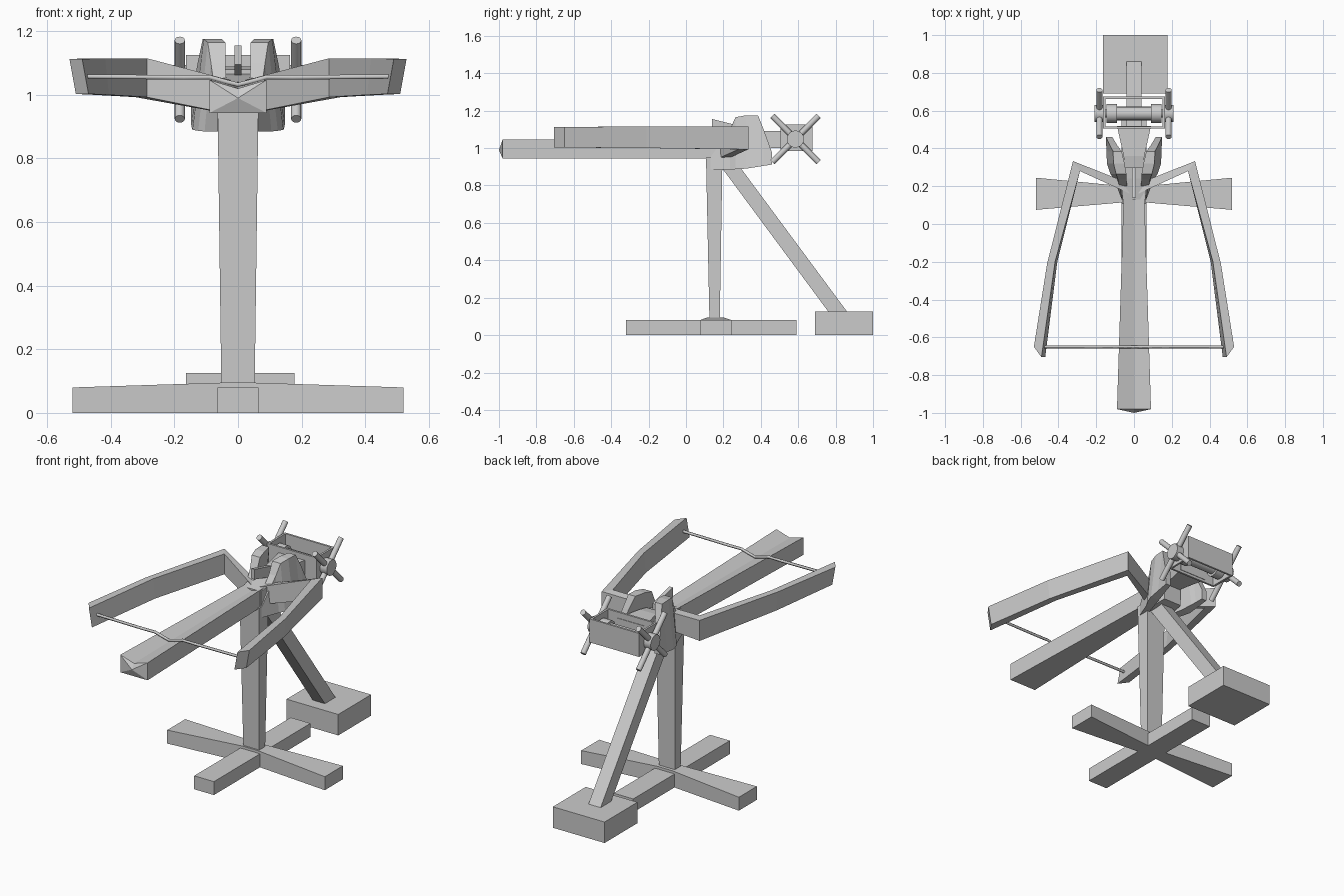
import bpy, bmesh, math
from mathutils import Vector

cube = bpy.data.objects.get("Cube")
if cube:
    bpy.data.objects.remove(cube, do_unlink=True)

grey = bpy.data.materials.new("plain_grey")
grey.use_nodes = True
COLOUR = (0.6, 0.6, 0.6, 1)
grey.diffuse_color = COLOUR
grey.node_tree.nodes["Principled BSDF"].inputs["Base Color"].default_value = COLOUR


def loft(name, rings, mirror=False):
    """Skin a closed solid through rings of equal point count."""
    bm = bmesh.new()
    loops = [[bm.verts.new(p) for p in r] for r in rings]
    n = len(loops[0])
    for a, b in zip(loops, loops[1:]):
        for i in range(n):
            j = (i + 1) % n
            bm.faces.new((a[i], a[j], b[j], b[i]))
    bm.faces.new(loops[0])
    bm.faces.new(loops[-1])
    bmesh.ops.recalc_face_normals(bm, faces=bm.faces)
    mesh = bpy.data.meshes.new(name)
    bm.to_mesh(mesh)
    bm.free()
    ob = bpy.data.objects.new(name, mesh)
    bpy.context.collection.objects.link(ob)
    mesh.materials.append(grey)
    if mirror:
        ob.modifiers.new("mirror", "MIRROR")
    return ob


def flat(x0, x1, y0, y1, z):
    return [(x0, y0, z), (x1, y0, z), (x1, y1, z), (x0, y1, z)]


def upright(y, x0, x1, z0, z1):
    return [(x0, y, z0), (x1, y, z0), (x1, y, z1), (x0, y, z1)]


def box(name, x0, x1, y0, y1, z0, z1):
    return loft(name, [flat(x0, x1, y0, y1, z0), flat(x0, x1, y0, y1, z1)])


def rod(name, a, b, r, sides=16):
    a, b = Vector(a), Vector(b)
    d = b - a
    bpy.ops.mesh.primitive_cylinder_add(vertices=sides, radius=r, depth=d.length,
                                        location=(a + b) / 2,
                                        rotation=d.to_track_quat('Z', 'Y').to_euler())
    ob = bpy.context.object
    ob.name = name
    ob.data.materials.append(grey)
    bpy.ops.object.shade_smooth_by_angle(angle=math.radians(35))
    return ob


# Ground frame: straight beam, flaring side feet, rear weight
box("base_beam", -0.065, 0.065, -0.32, 0.59, 0, 0.08)


def foot_ring(x, y0, y1, top):
    return [(x, y0, 0), (x, y1, 0), (x, y1, top), (x, y0, top)]


loft("side_feet", [foot_ring(-0.52, 0.075, 0.245, 0.08), foot_ring(-0.05, 0.115, 0.2, 0.095),
                   foot_ring(0.05, 0.115, 0.2, 0.095), foot_ring(0.52, 0.075, 0.245, 0.08)])
box("rear_weight", -0.163, 0.178, 0.69, 1.0, 0, 0.125)

# Post and slanted strut
loft("post", [flat(-0.052, 0.052, 0.126, 0.18, 0.05), flat(-0.064, 0.064, 0.107, 0.195, 0.95)])
loft("rear_strut", [flat(-0.04, 0.04, 0.765, 0.865, 0.12), flat(-0.04, 0.04, 0.18, 0.28, 0.91)])


# Stock with a grooved top and a faceted nose
def stock_ring(y, w, groove):
    return [(-w, y, 0.943), (w, y, 0.943), (w, y, 1.047), (0, y, groove), (-w, y, 1.047)]


stock = loft("stock", [stock_ring(-0.98, 0.09, 1.02), stock_ring(0.2, 0.053, 1.03)])
bm = bmesh.new()
bm.from_mesh(stock.data)
nose = min(bm.faces, key=lambda f: f.calc_center_median().y)
tip = bmesh.ops.poke(bm, faces=[nose])["verts"][0]
tip.co = (0, -1.0, 0.99)
bm.to_mesh(stock.data)
bm.free()

# Bow arms: (inner x, y), (outer x, y), bottom, top, lean
stations = [((0.0, 0.15), (0.0, 0.205), 0.935, 1.04, 0.0),
            ((0.286, 0.28), (0.323, 0.333), 0.993, 1.115, 0.0),
            ((0.418, -0.2), (0.46, -0.21), 1.0, 1.115, 0.012),
            ((0.49, -0.705), (0.53, -0.65), 1.003, 1.113, 0.02)]
loft("bow_arms", [[(i[0] - s, i[1], z0), (o[0] - s, o[1], z0), (o[0], o[1], z1), (i[0], i[1], z1)]
                  for i, o, z0, z1, s in stations], mirror=True)

# Bowstring dipping into the groove
curve = bpy.data.curves.new("bowstring", 'CURVE')
curve.dimensions = '3D'
curve.bevel_depth = 0.008
curve.bevel_resolution = 1
curve.use_fill_caps = True
half = [(0.49, 1.058), (0.17, 1.055), (0.09, 1.056), (0.04, 1.042)]
path = [(-x, z) for x, z in half] + [(0, 1.032)] + half[::-1]
spline = curve.splines.new('POLY')
spline.points.add(len(path) - 1)
for p, (x, z) in zip(spline.points, path):
    p.co = (x, -0.65, z, 1)
curve.materials.append(grey)
bpy.context.collection.objects.link(bpy.data.objects.new("bowstring", curve))

# Head block, widening tail and sight bar
loft("head_block", [upright(0.13, -0.06, 0.06, 0.89, 1.04), upright(0.24, -0.07, 0.07, 0.89, 1.06),
                    upright(0.34, -0.06, 0.06, 0.9, 1.07)])
loft("tail_plate", [upright(0.3, -0.05, 0.05, 1.0, 1.08), upright(0.36, -0.055, 0.055, 1.0, 1.09),
                    upright(0.52, -0.09, 0.09, 1.0, 1.09)])
loft("sight_bar", [upright(0.14, -0.011, 0.011, 1.095, 1.155), upright(0.3, -0.011, 0.011, 1.05, 1.115)])

# Curved cheeks: y, inner x, outer x, bottom, top, inward lean of the top
cheeks = [(0.13, 0.03, 0.065, 0.885, 0.95, 0.0), (0.235, 0.06, 0.105, 0.885, 1.1, 0.02),
          (0.265, 0.07, 0.125, 0.887, 1.165, 0.03), (0.32, 0.085, 0.143, 0.89, 1.175, 0.035),
          (0.385, 0.1, 0.146, 0.9, 1.175, 0.035), (0.415, 0.108, 0.147, 0.905, 1.1, 0.02),
          (0.46, 0.115, 0.148, 0.912, 0.975, 0.0)]
loft("cheeks", [[(a, y, z0), (b, y, z0), (b - s, y, z1), (a - s, y, z1)]
                for y, a, b, z0, z1, s in cheeks], mirror=True)

# Open winch frame
for name, y in (("frame_front", 0.505), ("frame_back", 0.663)):
    box(name, -0.163, 0.163, y, y + 0.012, 0.985, 1.125)
for side in (-1, 1):
    x = side * 0.157
    box("frame_side", x - 0.006, x + 0.006, 0.505, 0.675, 0.985, 1.125)

# Winch drum, axle, hubs and crossed handles
cy, cz = 0.585, 1.048
rod("winch_axle", (-0.2, cy, cz), (0.2, cy, cz), 0.022)
rod("winch_drum", (-0.13, cy, cz), (0.13, cy, cz), 0.036)
for side in (-1, 1):
    rod("drum_collar", (side * 0.09, cy, cz), (side * 0.145, cy, cz), 0.05)
    rod("handle_hub", (side * 0.163, cy, cz), (side * 0.208, cy, cz), 0.046)
    for slope in (-1, 1):
        h = 0.175 * math.sqrt(0.5)
        rod("handle_bar", (side * 0.183, cy - h, cz - slope * h),
            (side * 0.183, cy + h, cz + slope * h), 0.016)
